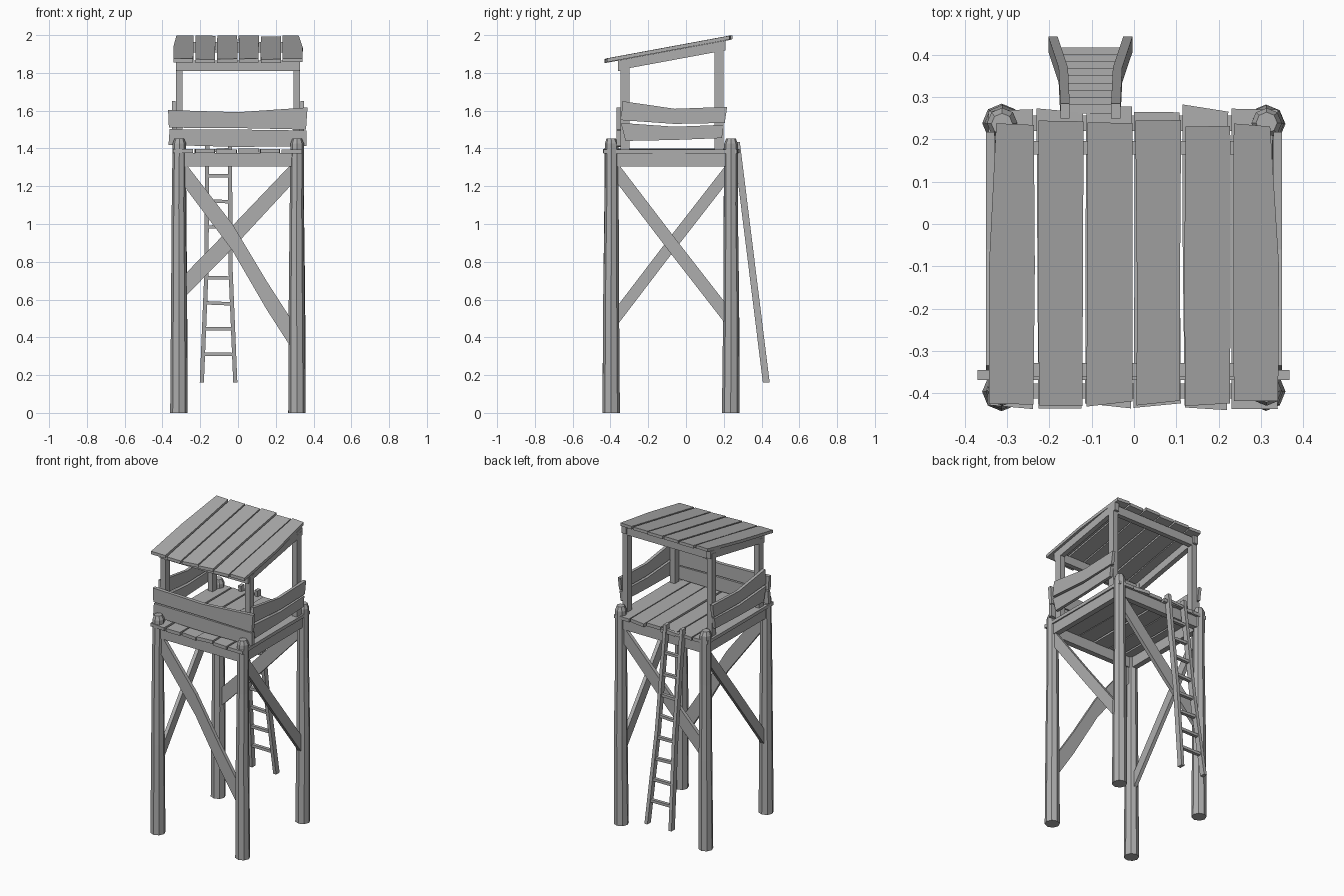
import bpy, bmesh, random
from mathutils import Vector

random.seed(4)
cube = bpy.data.objects.get("Cube")
if cube:
    bpy.data.objects.remove(cube, do_unlink=True)

wood = bpy.data.materials.new("weathered grey wood")
wood.use_nodes = True
GREY = (0.42, 0.42, 0.42, 1)
wood.diffuse_color = GREY
wood.node_tree.nodes["Principled BSDF"].inputs["Base Color"].default_value = GREY


def finish(name, bm):
    bmesh.ops.recalc_face_normals(bm, faces=bm.faces)
    mesh = bpy.data.meshes.new(name)
    bm.to_mesh(mesh)
    bm.free()
    mesh.materials.append(wood)
    obj = bpy.data.objects.new(name, mesh)
    bpy.context.collection.objects.link(obj)
    return obj


def loft(name, rings):
    """Skin a closed solid through matching rings of points."""
    bm = bmesh.new()
    loops = [[bm.verts.new(p) for p in ring] for ring in rings]
    n = len(loops[0])
    for a, b in zip(loops, loops[1:]):
        for i in range(n):
            j = (i + 1) % n
            bm.faces.new((a[i], a[j], b[j], b[i]))
    bm.faces.new(loops[0])
    bm.faces.new(loops[-1])
    return finish(name, bm)


def board(name, edge_a, edge_b, thick):
    """Sawn board between two long edges, thickened evenly about them."""
    t = Vector(thick) / 2
    rings = []
    for a, b in zip(edge_a, edge_b):
        a, b = Vector(a), Vector(b)
        rings.append((a - t, b - t, b + t, a + t))
    return loft(name, rings)


def box(name, x0, x1, y0, y1, z0, z1):
    y = (y0 + y1) / 2
    return board(name, [(x0, y, z0), (x1, y, z0)], [(x0, y, z1), (x1, y, z1)], (0, y1 - y0, 0))


def jit(amount):
    return random.uniform(-amount, amount)


LEG_X, FRONT_Y, BACK_Y = 0.312, -0.395, 0.238
SIDES = (("right", -1), ("left", 1))

# Tapered log legs with chamfered tops
for end, y in (("front", FRONT_Y), ("back", BACK_Y)):
    for side, s in SIDES:
        bm = bmesh.new()
        bmesh.ops.create_circle(bm, cap_ends=False, segments=8, radius=1)
        unit = [v.co.copy() for v in bm.verts]
        bm.free()
        rings = []
        for z, r in ((0, 0.046), (0.6, 0.042), (1.1, 0.037), (1.425, 0.036), (1.452, 0.025)):
            dx, dy = jit(0.002), jit(0.002)
            rings.append([(s * LEG_X + dx + p.x * r, y + dy + p.y * r, z) for p in unit])
        loft(f"{end}_{side}_leg", rings)

# Beams carrying the deck
for end, y in (("front", FRONT_Y), ("back", BACK_Y)):
    box(f"{end}_deck_beam", -0.29, 0.29, y - 0.018, y + 0.018, 1.305, 1.375)
for side, s in SIDES:
    x = s * LEG_X
    box(f"{side}_deck_beam", x - 0.018, x + 0.018, -0.37, 0.21, 1.305, 1.375)


# Diagonal braces, given as (position, lower z, upper z) stations
def brace(name, stations, axis, offset):
    def point(u, z):
        return (u, offset, z) if axis == "x" else (offset, u, z)
    low = [point(u, a) for u, a, b in stations]
    high = [point(u, b) for u, a, b in stations]
    board(name, low, high, (0, 0.024, 0) if axis == "x" else (0.024, 0, 0))


brace("front_brace", [(-0.285, 1.20, 1.33), (-0.03, 0.86, 1.0), (0.15, 0.55, 0.7), (0.285, 0.34, 0.49)],
      "x", FRONT_Y)
brace("back_brace", [(-0.285, 0.61, 0.73), (-0.03, 0.87, 0.99), (0.285, 1.21, 1.32)], "x", BACK_Y)
brace("left_brace", [(-0.36, 1.21, 1.32), (-0.07, 0.83, 0.94), (0.21, 0.47, 0.58)], "y", LEG_X)
brace("right_brace", [(-0.36, 0.47, 0.57), (-0.07, 0.85, 0.95), (0.21, 1.21, 1.31)], "y", -LEG_X)

# Deck planks with uneven ends
PITCH = 0.1155
for i in range(6):
    x = (i - 2.5) * PITCH - 0.003
    w = 0.053
    z = 1.387 + jit(0.003)
    left, right = [], []
    for y in (-0.43, -0.08, 0.272):
        end = 0 if y == -0.08 else 1
        left.append((x - w + jit(0.003), y + end * jit(0.011), z))
        right.append((x + w + jit(0.003), y + end * jit(0.011), z))
    board(f"deck_plank_{i + 1}", left, right, (0, 0, 0.022))


def roof_z(y):
    return 1.873 + 0.185 * (y + 0.437)


# Roof planks, the outer pair tapering towards the back
for i in range(6):
    x = (i - 2.5) * PITCH
    w = 0.053
    lift = jit(0.002)
    left, right = [], []
    for y in (-0.425, -0.1, 0.238):
        end = 0 if y == -0.1 else 1
        for edge, s in ((left, -1), (right, 1)):
            outer = (i == 0 and s < 0) or (i == 5 and s > 0)
            taper = 0.018 * max(0, y) / 0.238 if outer else 0
            yy = y + end * jit(0.008)
            edge.append((x + s * (w - taper) + jit(0.002), yy, roof_z(yy) - 0.011 + lift))
    board(f"roof_plank_{i + 1}", left, right, (0, 0, 0.02))

# Cabin posts, rafters and roof cross beams
for side, s in SIDES:
    x = s * 0.311
    for end, y in (("front", -0.323), ("back", 0.175)):
        h = 0.023
        low = [(x, y - h, 1.39), (x, y - h, roof_z(y - h) - 0.04)]
        high = [(x, y + h, 1.39), (x, y + h, roof_z(y + h) - 0.04)]
        board(f"{end}_{side}_post", low, high, (0.036, 0, 0))
    ends = (-0.36, 0.21)
    board(f"{side}_rafter", [(x, y, roof_z(y) - 0.073) for y in ends],
          [(x, y, roof_z(y) - 0.021) for y in ends], (0.032, 0, 0))
for end, y in (("front", -0.345), ("back", 0.18)):
    z = roof_z(y) - 0.024
    box(f"{end}_roof_beam", -0.325, 0.325, y - 0.016, y + 0.016, z - 0.055, z)

# Railing boards across the front
RAIL_Y = (0, 0.024, 0)
board("front_upper_rail",
      [(-0.366, -0.357, 1.51), (0, -0.357, 1.508), (0.36, -0.357, 1.50)],
      [(-0.37, -0.357, 1.603), (0, -0.357, 1.592), (0.368, -0.357, 1.617)], RAIL_Y)
board("front_lower_rail",
      [(-0.368, -0.357, 1.418), (0, -0.357, 1.408), (0.362, -0.357, 1.412)],
      [(-0.362, -0.357, 1.502), (0, -0.357, 1.5), (0.362, -0.357, 1.495)], RAIL_Y)

# Railing boards along both sides
for side, s in SIDES:
    x = s * 0.34
    board(f"{side}_upper_rail",
          [(x, -0.345, 1.55), (x, -0.06, 1.53), (x, 0.205, 1.535)],
          [(x, -0.335, 1.65), (x, -0.06, 1.61), (x, 0.218, 1.62)], (0.02, 0, 0))
    board(f"{side}_lower_rail",
          [(x, -0.32, 1.44), (x, -0.06, 1.445), (x, 0.19, 1.455)],
          [(x, -0.345, 1.535), (x, -0.06, 1.515), (x, 0.2, 1.525)], (0.02, 0, 0))


# Ladder leaning on the back, splayed towards its foot
def ladder_y(z):
    return 0.425 - (z - 0.16) * 0.124


def ladder_x(s, z):
    foot = max(0, 0.75 - z) / 0.59
    return -0.103 + s * (0.06 + 0.006 * (1.43 - z) + 0.021 * foot)


for side, s in SIDES:
    heights = (0.16, 0.45, 0.75, 1.1, 1.435)
    back = [(ladder_x(s, z), ladder_y(z) + 0.018, z) for z in heights]
    front = [(ladder_x(s, z), ladder_y(z) - 0.018, z) for z in heights]
    board(f"ladder_{side}_rail", front, back, (0.022, 0, 0))
for i in range(9):
    z = 0.31 + i * 0.135
    y = ladder_y(z)
    tilt = jit(0.004)
    x0, x1 = ladder_x(-1, z), ladder_x(1, z)
    board(f"ladder_rung_{i + 1}", [(x0, y, z - 0.009 + tilt), (x1, y, z - 0.009 - tilt)],
          [(x0, y, z + 0.009 + tilt), (x1, y, z + 0.009 - tilt)], (0, 0.022, 0))
